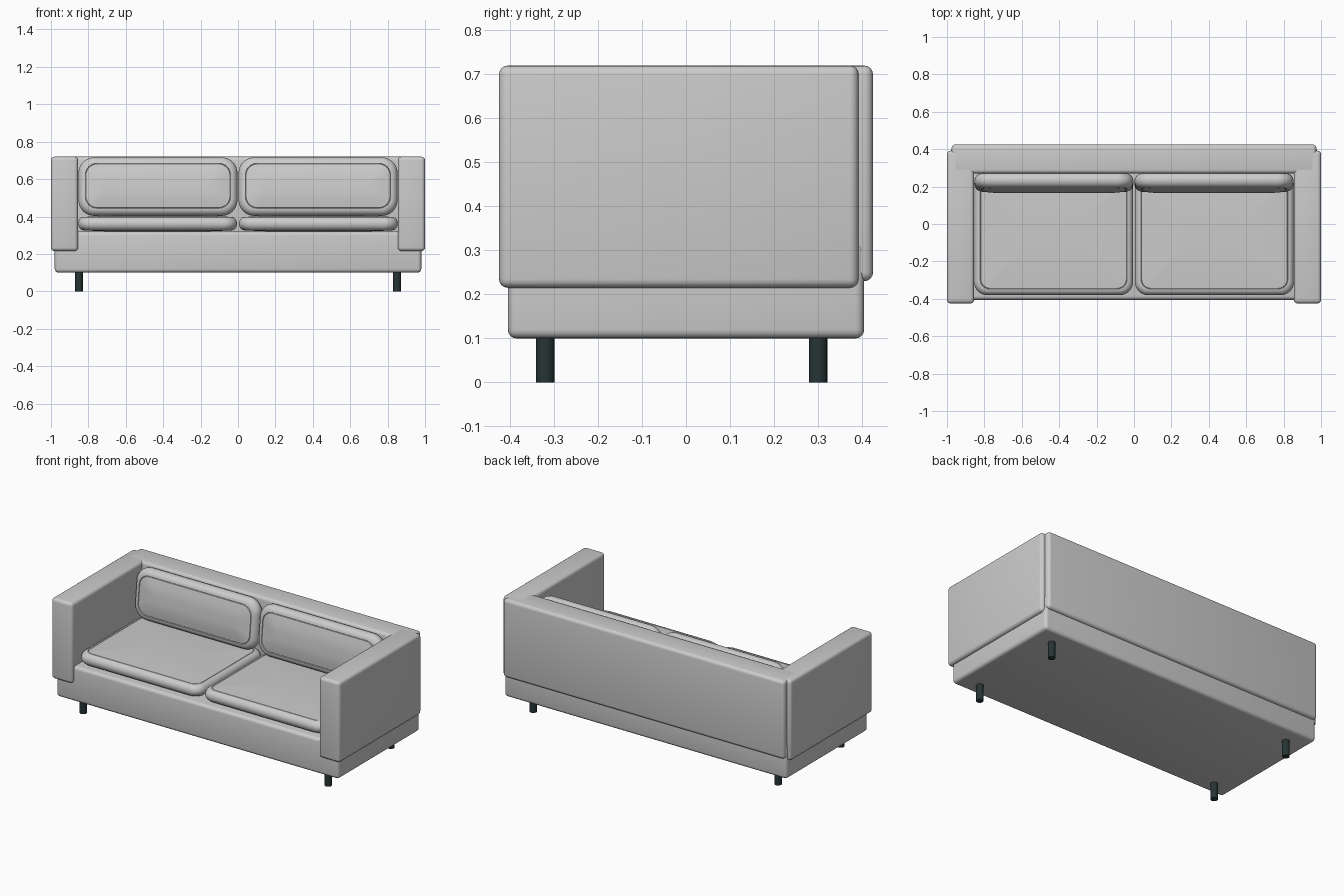
import bpy, bmesh, math
from mathutils import Vector

old = bpy.data.objects.get("Cube")
if old:
    bpy.data.objects.remove(old, do_unlink=True)


def material(name, rgb):
    m = bpy.data.materials.new(name)
    m.use_nodes = True
    m.diffuse_color = (*rgb, 1)
    m.node_tree.nodes["Principled BSDF"].inputs["Base Color"].default_value = (*rgb, 1)
    return m


FABRIC = material("grey fabric", (0.6, 0.6, 0.6))
LEG = material("dark leg", (0.02, 0.035, 0.035))


def finish(name, bm, mat):
    bmesh.ops.recalc_face_normals(bm, faces=bm.faces)
    mesh = bpy.data.meshes.new(name)
    bm.to_mesh(mesh)
    bm.free()
    mesh.materials.append(mat)
    ob = bpy.data.objects.new(name, mesh)
    bpy.context.collection.objects.link(ob)
    bpy.ops.object.select_all(action='DESELECT')
    ob.select_set(True)
    bpy.context.view_layer.objects.active = ob
    bpy.ops.object.shade_smooth_by_angle(angle=math.radians(35))
    return ob


def soft_box(name, low, high, radius=0.02):
    """Upholstered block with rounded edges."""
    bm = bmesh.new()
    bmesh.ops.create_cube(bm, size=1)
    low, high = Vector(low), Vector(high)
    for v in bm.verts:
        v.co = (low + high) / 2 + v.co * (high - low)
    bmesh.ops.bevel(bm, geom=bm.edges[:], offset=radius, segments=4,
                    profile=0.5, affect='EDGES')
    return finish(name, bm, FABRIC)


def outline(hx, hy, r, steps=8):
    """Rounded rectangle as a list of 2D points."""
    pts = []
    for i, (sx, sy) in enumerate([(1, 1), (-1, 1), (-1, -1), (1, -1)]):
        for k in range(steps + 1):
            a = math.pi / 2 * (i + k / steps)
            pts.append((sx * (hx - r) + r * math.cos(a), sy * (hy - r) + r * math.sin(a)))
    return pts


def cushion(name, size, corner, crown):
    """Padded slab: rounded outline, puffed rim, stitched groove and crowned faces."""
    hx, hy, hz = (s / 2 for s in size)
    edge = hz - crown
    half = []
    for k in range(7):
        a = math.pi / 2 * k / 6
        half.append((edge * 0.9 * (1 - math.cos(a)), edge * math.sin(a)))
    rim = half[-1][0]
    # stitched groove just inside the rim
    half += [(rim + 0.002, edge - 0.003), (rim + 0.004, edge)]
    reach = min(hx, hy) * 0.85
    for k in range(1, 7):
        t = k / 6
        half.append((rim + 0.004 + (reach - rim) * t, edge + crown * math.sin(t * math.pi / 2)))
    profile = [(d, -z) for d, z in reversed(half[1:])] + half
    bm = bmesh.new()
    rings = []
    for d, z in profile:
        r = max(corner - d * 0.6, 0.012)
        rings.append([bm.verts.new((x, y, z)) for x, y in outline(hx - d, hy - d, r)])
    n = len(rings[0])
    for a, b in zip(rings, rings[1:]):
        for i in range(n):
            j = (i + 1) % n
            bm.faces.new((a[i], a[j], b[j], b[i]))
    bm.faces.new(rings[0])
    bm.faces.new(rings[-1])
    return finish(name, bm, FABRIC)


# Frame
soft_box("base", (-0.98, -0.405, 0.1), (0.98, 0.405, 0.32))
soft_box("backrest", (-0.975, 0.27, 0.23), (0.975, 0.425, 0.72))

for side, s in (("left", 1), ("right", -1)):
    xs = sorted((s * 0.855, s * 1.0))
    soft_box(side + "_arm", (xs[0], -0.425, 0.215), (xs[1], 0.392, 0.72))

    # Cushions
    seat = cushion(side + "_seat_cushion", (0.85, 0.66, 0.088), 0.07, 0.008)
    seat.location = (s * 0.43, -0.05, 0.362)
    back = cushion(side + "_back_cushion", (0.85, 0.315, 0.105), 0.085, 0.012)
    back.location = (s * 0.428, 0.222, 0.56)
    back.rotation_euler.x = math.radians(84)

    # Legs
    for end, y in (("front", -0.32), ("back", 0.3)):
        bm = bmesh.new()
        bmesh.ops.create_cone(bm, cap_ends=True, segments=24, radius1=0.021,
                              radius2=0.021, depth=0.11)
        leg = finish(f"{end}_{side}_leg", bm, LEG)
        leg.location = (s * 0.85, y, 0.055)
